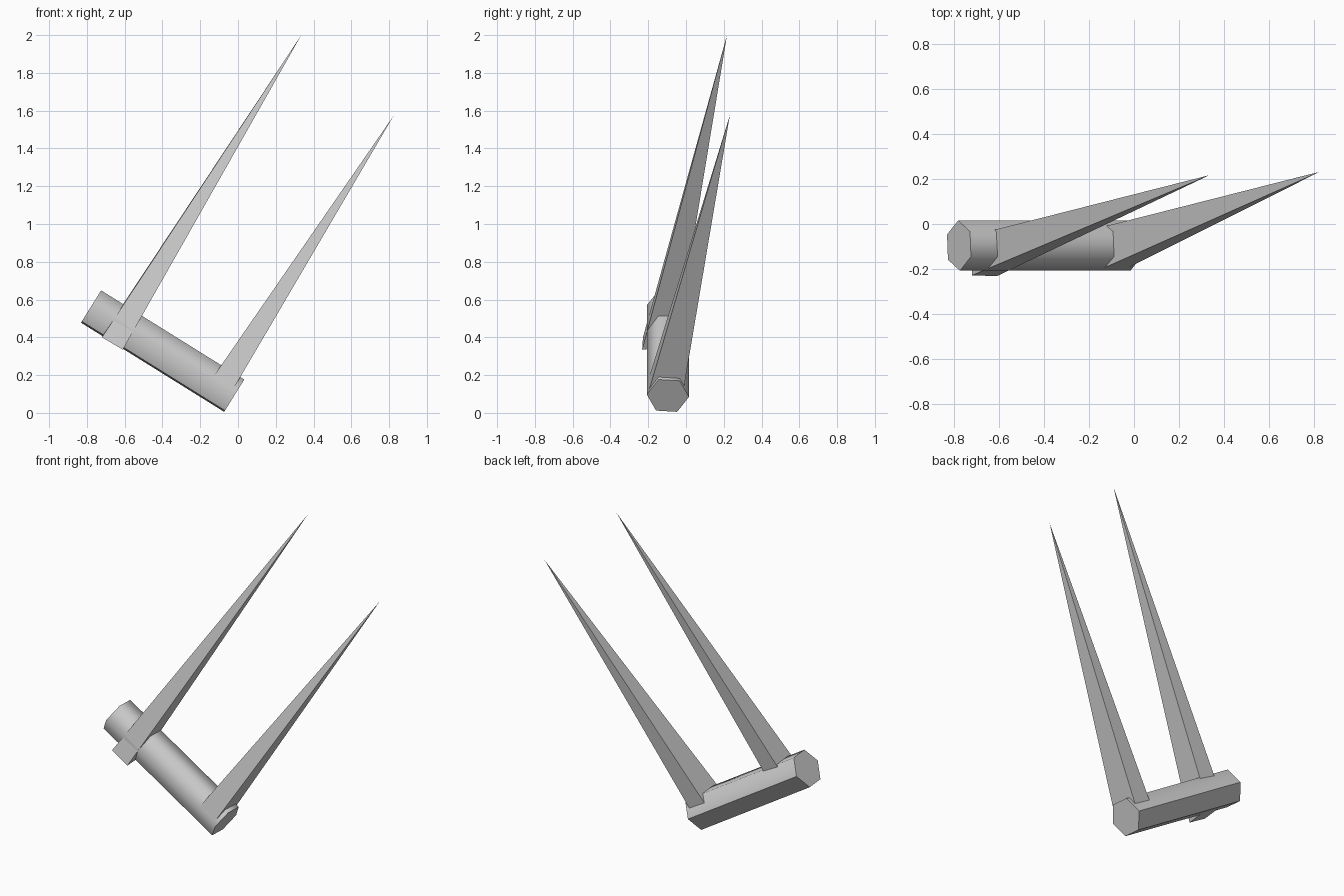
import bpy, bmesh
from math import cos, sin, radians
from mathutils import Vector

if "Cube" in bpy.data.objects:
    bpy.data.objects.remove(bpy.data.objects["Cube"])


def make_object(name, bm):
    bmesh.ops.recalc_face_normals(bm, faces=bm.faces)
    me = bpy.data.meshes.new(name)
    bm.to_mesh(me)
    bm.free()
    ob = bpy.data.objects.new(name, me)
    bpy.context.collection.objects.link(ob)
    return ob


# Tilted six-sided handle bar
def handle(start, end, radius, twist):
    bm = bmesh.new()
    axis = (end - start).normalized()
    side = Vector((0, 1, 0))
    up = Vector((-axis.z, 0, axis.x))
    rings = []
    for c in (start, end):
        rings.append([bm.verts.new(c + radius * (cos(a) * side + sin(a) * up))
                      for a in (radians(twist + 60 * i) for i in range(6))])
    for ring in rings:
        bm.faces.new(ring)
    for i in range(6):
        j = (i + 1) % 6
        f = bm.faces.new((rings[0][i], rings[0][j], rings[1][j], rings[1][i]))
        f.smooth = True
    # front and top edges are soft, the rest crisp
    for e in bm.edges:
        e.smooth = False
    for i in (1, 2, 3):
        bm.edges.get((rings[0][i], rings[1][i])).smooth = True
    return make_object("handle", bm)


# Long four-sided spike: base quad from two front and two back corners
def spike(name, base, tip):
    bm = bmesh.new()
    vs = [bm.verts.new(p) for p in base]
    t = bm.verts.new(tip)
    bm.faces.new(vs)
    for i in range(4):
        bm.faces.new((vs[i], vs[(i + 1) % 4], t))
    return make_object(name, bm)


handle(Vector((-0.778, -0.096, 0.563)), Vector((-0.02, -0.096, 0.091)), 0.112, -4)

spike("long_spike",
      [(-0.72, -0.228, 0.40), (-0.61, -0.232, 0.335),
       (-0.605, -0.055, 0.35), (-0.715, -0.05, 0.415)],
      (0.335, 0.217, 2.0))
spike("short_spike",
      [(-0.144, -0.20, 0.172), (-0.037, -0.20, 0.106),
       (-0.037, -0.016, 0.106), (-0.144, -0.014, 0.172)],
      (0.825, 0.232, 1.575))
